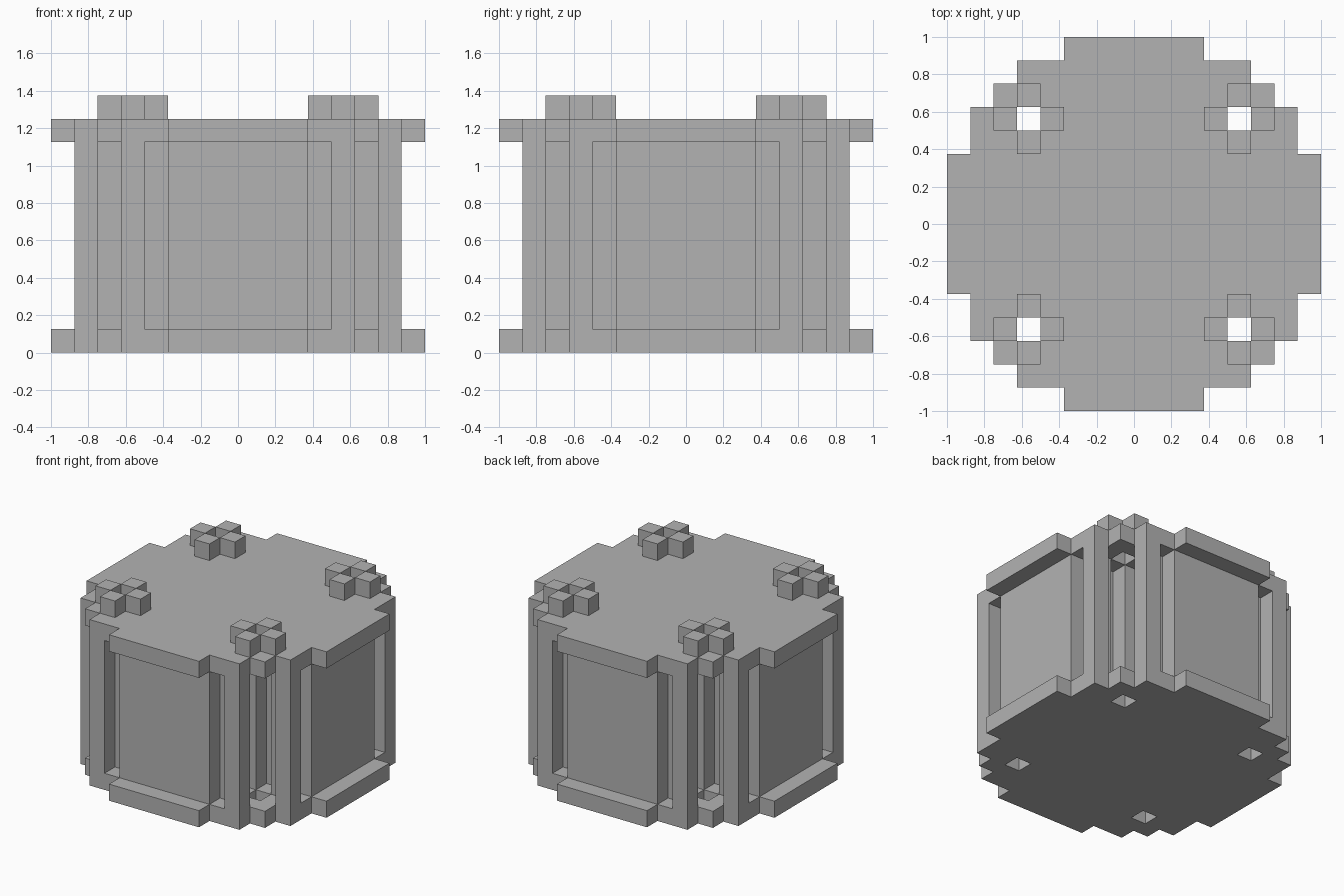
import bpy
import bmesh

CELL = 0.125   # module size of the stepped design
HALF = 8       # modules from the centre to the rim

if "Cube" in bpy.data.objects:
    bpy.data.objects.remove(bpy.data.objects["Cube"], do_unlink=True)

# Single stone colour
stone = bpy.data.materials.new("stone_grey")
stone.use_nodes = True
grey = (0.45, 0.45, 0.45, 1)
stone.diffuse_color = grey
stone.node_tree.nodes["Principled BSDF"].inputs["Base Color"].default_value = grey


def stepped_prism(name, rule, bottom, top, weld=True):
    """Extrude the plan made of all modules that satisfy the four-way symmetric rule."""
    bm = bmesh.new()
    for i in range(-HALF, HALF):
        for j in range(-HALF, HALF):
            a, b = max(i, -1 - i), max(j, -1 - j)
            if rule(a, b):
                corners = ((i, j), (i + 1, j), (i + 1, j + 1), (i, j + 1))
                bm.faces.new([bm.verts.new((x * CELL, y * CELL, bottom * CELL))
                              for x, y in corners])
    if weld:
        bmesh.ops.remove_doubles(bm, verts=bm.verts[:], dist=0.001)
    result = bmesh.ops.extrude_face_region(bm, geom=bm.faces[:], use_keep_orig=True)
    lifted = [g for g in result["geom"] if isinstance(g, bmesh.types.BMVert)]
    bmesh.ops.translate(bm, verts=lifted, vec=(0, 0, (top - bottom) * CELL))
    bmesh.ops.recalc_face_normals(bm, faces=bm.faces[:])
    bmesh.ops.dissolve_limit(bm, angle_limit=0.01, verts=bm.verts[:], edges=bm.edges[:])
    mesh = bpy.data.meshes.new(name)
    bm.to_mesh(mesh)
    bm.free()
    mesh.materials.append(stone)
    obj = bpy.data.objects.new(name, mesh)
    bpy.context.collection.objects.link(obj)
    return obj


def shaft_distance(a, b):
    return abs(a - 4) + abs(b - 4)


def slab_plan(a, b):
    # Stepped round outline, pierced by four square shafts
    low, high = sorted((a, b))
    reach = {7: 3, 6: 5}.get(high, 6)
    return low < reach and shaft_distance(a, b) > 0


def body_plan(a, b):
    # Square core with raised side panels and cross-shaped corner shafts
    low, high = sorted((a, b))
    if high == 6:
        return low < 3
    return high < 6 and low < 5 and shaft_distance(a, b) > 1


def pillar_plan(a, b):
    return sorted((a, b)) == [4, 6]


def knob_plan(a, b):
    return shaft_distance(a, b) == 1


# Slabs, core, corner pillars and the blocks around each shaft opening
stepped_prism("base_slab", slab_plan, 0, 1)
stepped_prism("panelled_body", body_plan, 1, 9)
stepped_prism("corner_pillars", pillar_plan, 1, 9)
stepped_prism("top_slab", slab_plan, 9, 10)
stepped_prism("shaft_knobs", knob_plan, 10, 11, weld=False)
